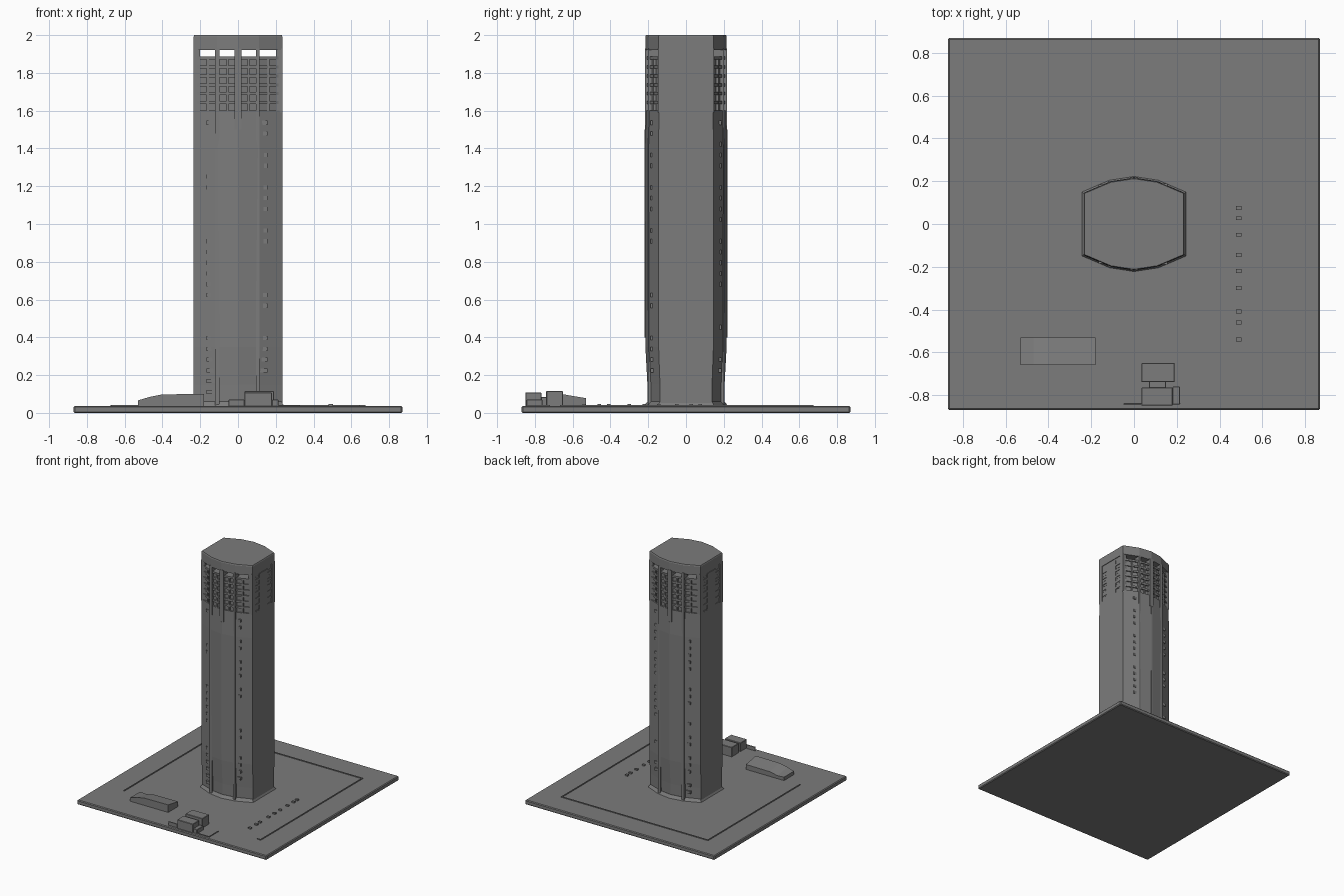
import bpy, bmesh, random

random.seed(4)
cube = bpy.data.objects.get("Cube")
if cube:
    bpy.data.objects.remove(cube, do_unlink=True)

GREY = (0.2, 0.2, 0.2, 1)
mat = bpy.data.materials.new("concrete grey")
mat.use_nodes = True
mat.diffuse_color = GREY
mat.node_tree.nodes["Principled BSDF"].inputs["Base Color"].default_value = GREY


def finish(name, bm):
    bmesh.ops.recalc_face_normals(bm, faces=bm.faces)
    mesh = bpy.data.meshes.new(name)
    bm.to_mesh(mesh)
    bm.free()
    mesh.materials.append(mat)
    obj = bpy.data.objects.new(name, mesh)
    bpy.context.collection.objects.link(obj)
    return obj


def add_box(bm, x0, x1, y0, y1, z0, z1):
    verts = bmesh.ops.create_cube(bm, size=1)["verts"]
    for v in verts:
        v.co.x = (x0 + x1) / 2 + v.co.x * (x1 - x0)
        v.co.y = (y0 + y1) / 2 + v.co.y * (y1 - y0)
        v.co.z = (z0 + z1) / 2 + v.co.z * (z1 - z0)


def boxes(name, specs):
    bm = bmesh.new()
    for spec in specs:
        add_box(bm, *spec)
    return finish(name, bm)


# Tower footprint: flat sides, five-point bowed front and back
FRONT = [(-0.235, -0.145), (-0.11, -0.198), (0, -0.215), (0.11, -0.198), (0.235, -0.145)]
PLAN = FRONT + [(-x, -y) for x, y in FRONT]


def loft(name, rings):
    """Stack footprint rings given as (z, x scale, y scale)."""
    bm = bmesh.new()
    loops = [[bm.verts.new((x * sx, y * sy, z)) for x, y in PLAN] for z, sx, sy in rings]
    n = len(PLAN)
    for a, b in zip(loops, loops[1:]):
        for i in range(n):
            bm.faces.new((a[i], a[(i + 1) % n], b[(i + 1) % n], b[i]))
    bm.faces.new(loops[0])
    bm.faces.new(loops[-1])
    return finish(name, bm)


def front_y(x):
    """Depth of the bowed facade at x."""
    a = abs(x)
    if a < 0.11:
        return 0.215 - a * 0.155
    return 0.198 - (a - 0.11) * 0.424


# Ground slab with a low kerb on three sides
base = boxes("ground_slab", [(-0.87, 0.87, -0.87, 0.87, 0, 0.037)])
bevel = base.modifiers.new("soft edge", "BEVEL")
bevel.width = 0.006
boxes("plaza_kerb", [
    (-0.676, -0.668, -0.54, 0.676, 0.03, 0.043),
    (0.668, 0.676, -0.66, 0.676, 0.03, 0.043),
    (-0.676, 0.676, 0.668, 0.676, 0.03, 0.043),
    (0.64, 0.676, -0.666, -0.66, 0.03, 0.043)])

# Tower body and recessed upper floors
loft("tower_foot", [(0.03, 1.05, 1.06), (0.06, 0.98, 0.95)])
loft("tower_body", [(0.03, 1, 0.94), (0.15, 1, 0.95), (0.35, 1, 1.0),
                    (1.4, 1, 1.01), (1.6, 1, 0.98)])
loft("upper_core", [(1.59, 0.97, 0.92), (1.872, 0.97, 0.92)])
for row in range(6):
    z = 1.635 + row * 0.047
    loft("balcony_floor", [(z, 0.985, 0.975), (z + 0.016, 0.985, 0.975)])
loft("roof_slab", [(1.92, 1, 1), (1.992, 1, 1), (2.0, 0.985, 0.985)])

# Fins on the bowed faces, tall at the bay edges
fins = []
for side in (-1, 1):
    for x, width, z0 in ((-0.11, 0.024, 0.03), (0.105, 0.02, 0.03), (0, 0.036, 1.5)):
        depth = front_y(x)
        inner, outer = side * (depth - 0.05), side * (depth + 0.002)
        fins.append((x - width / 2, x + width / 2, min(inner, outer),
                     max(inner, outer), z0, 1.93))
    fins.append((-0.004, 0.004, min(side * 0.19, side * 0.219),
                 max(side * 0.19, side * 0.219), 0.4, 1.5))
boxes("facade_fins", fins)

# Small mullions and worn balcony parapets
details = []
for side in (-1, 1):
    for x in (-0.16, -0.055, 0.055, 0.16):
        depth = front_y(x)
        a, b = side * (depth - 0.03), side * (depth - 0.005)
        details.append((x - 0.006, x + 0.006, min(a, b), max(a, b), 1.6, 1.873))
    for x in (-0.145, 0.135):
        depth = front_y(x)
        for row in range(26):
            z = 0.1 + row * 0.057
            if random.random() < 0.55:
                a, b = side * (depth - 0.04), side * (depth + 0.001)
                details.append((x - 0.022, x + 0.022, min(a, b), max(a, b), z, z + 0.022))
boxes("balcony_details", details)

# Flat side walls with corner piers and a window grid
walls = []
for side in (-1, 1):
    def side_box(inner, outer, y0, y1, z0, z1):
        a, b = side * inner, side * outer
        walls.append((min(a, b), max(a, b), y0, y1, z0, z1))
    side_box(0.2, 0.23, -0.14, 0.14, 1.59, 1.93)
    side_box(0.2, 0.235, -0.148, -0.108, 1.59, 1.93)
    side_box(0.2, 0.235, 0.108, 0.148, 1.59, 1.93)
    side_box(0.2, 0.2345, -0.055, 0.055, 1.59, 1.9)
    for row in range(6):
        z = 1.59 + row * 0.052
        side_box(0.2, 0.2345, -0.11, 0.11, z, z + 0.018)
boxes("side_walls", walls)

# Long low hall with a roof sloping down at one end
bm = bmesh.new()
profile = [(-0.53, 0.03), (-0.53, 0.066), (-0.47, 0.084), (-0.4, 0.098),
           (-0.18, 0.1), (-0.18, 0.03)]
face = bm.faces.new([bm.verts.new((x, -0.66, z)) for x, z in profile])
extruded = bmesh.ops.extrude_face_region(bm, geom=[face])["geom"]
for v in extruded:
    if isinstance(v, bmesh.types.BMVert):
        v.co.y = -0.53
        if v.co.z > 0.07:
            v.co.z -= 0.022
finish("low_hall", bm)

# Entrance pavilions, driveway wall and a row of bollards
pavilions = boxes("entrance_pavilions", [
    (0.035, 0.19, -0.74, -0.65, 0.03, 0.115),
    (0.035, 0.18, -0.85, -0.765, 0.03, 0.108),
    (0.18, 0.215, -0.845, -0.76, 0.03, 0.07),
    (0.07, 0.15, -0.77, -0.73, 0.03, 0.085),
    (-0.05, 0.035, -0.845, -0.838, 0.03, 0.07)])
bevel = pavilions.modifiers.new("soft edge", "BEVEL")
bevel.width = 0.003
boxes("driveway_wall", [(0.32, 0.327, -0.84, -0.72, 0.03, 0.042),
                        (0.2, 0.327, -0.845, -0.838, 0.03, 0.042)])
boxes("bollards", [(0.478, 0.502, y - 0.009, y + 0.009, 0.03, 0.048)
                   for y in (0.075, 0.027, -0.05, -0.145, -0.22, -0.3, -0.41, -0.46, -0.54)])
